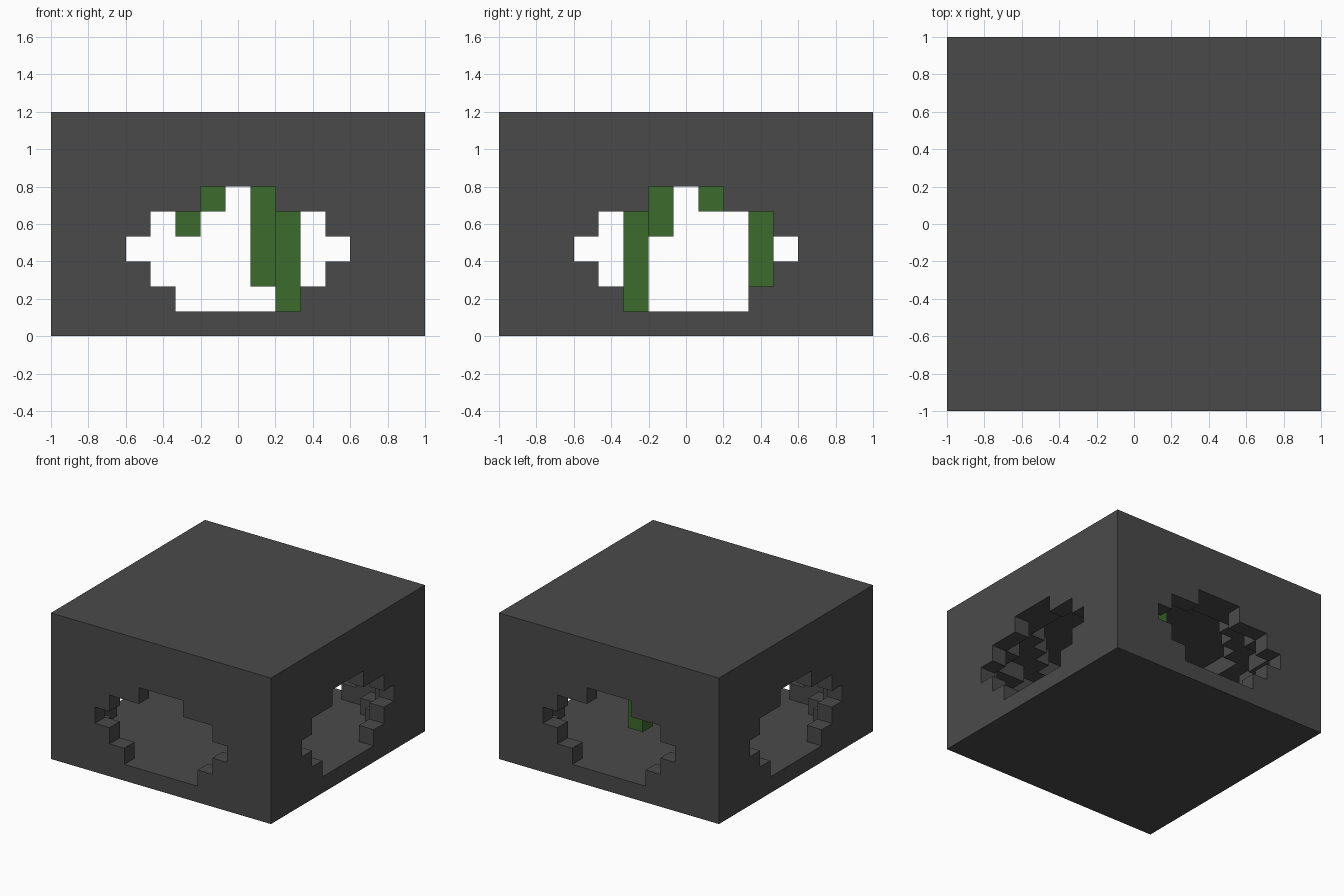
import bpy, bmesh
from mathutils import Vector

cube = bpy.data.objects.get("Cube")
if cube:
    bpy.data.objects.remove(cube)

CELL = 2 / 15          # edge of one block
HALF, LAYERS = 7, 9    # blocks either side of centre, blocks high


def material(name, colour):
    m = bpy.data.materials.new(name)
    m.use_nodes = True
    m.diffuse_color = (*colour, 1)
    m.node_tree.nodes["Principled BSDF"].inputs["Base Color"].default_value = (*colour, 1)
    return m


def finish(name, bm, mat):
    bmesh.ops.remove_doubles(bm, verts=bm.verts, dist=1e-4)
    mesh = bpy.data.meshes.new(name)
    bm.to_mesh(mesh)
    bm.free()
    mesh.materials.append(mat)
    obj = bpy.data.objects.new(name, mesh)
    bpy.context.collection.objects.link(obj)
    return obj


def block_mesh(cells):
    """Skin a set of blocks, keeping only the exposed faces."""
    bm = bmesh.new()
    for cell in cells:
        centre = Vector(cell) + Vector((0, 0, 0.5))
        for axis in range(3):
            for sign in (-1, 1):
                step = [0, 0, 0]
                step[axis] = sign
                if tuple(c + s for c, s in zip(cell, step)) in cells:
                    continue
                n = Vector(step)
                u = Vector([axis == 1, axis == 2, axis == 0])
                v = n.cross(u)
                ring = [n - u - v, n + u - v, n + u + v, n - u + v]
                bm.faces.new([bm.verts.new((centre + r / 2) * CELL) for r in ring])
    return bm


def in_cave(x, y, z):
    """Flat-floored ellipsoid cavern that breaks through all four sides."""
    return z >= 1 and x * x + y * y + 4 * (z - 2.9) ** 2 < 68


stone = material("dark_stone", (0.0685, 0.0685, 0.0685))
moss = material("moss_green", (0.046, 0.147, 0.027))

# Hollow stone block
span = range(-HALF, HALF + 1)
rock = {(x, y, z) for x in span for y in span for z in range(LAYERS)
        if not in_cave(x, y, z)}
finish("cave_rock", block_mesh(rock), stone)

# Vines hanging from the ceiling: x, y, lowest block
for i, (x, y, low) in enumerate([(2, -2, 1), (1, 3, 2), (-1, 1, 5), (-2, -1, 4)]):
    cells = {(x, y, z) for z in range(low, LAYERS) if in_cave(x, y, z)}
    finish(f"hanging_vine_{i + 1}", block_mesh(cells), moss)
